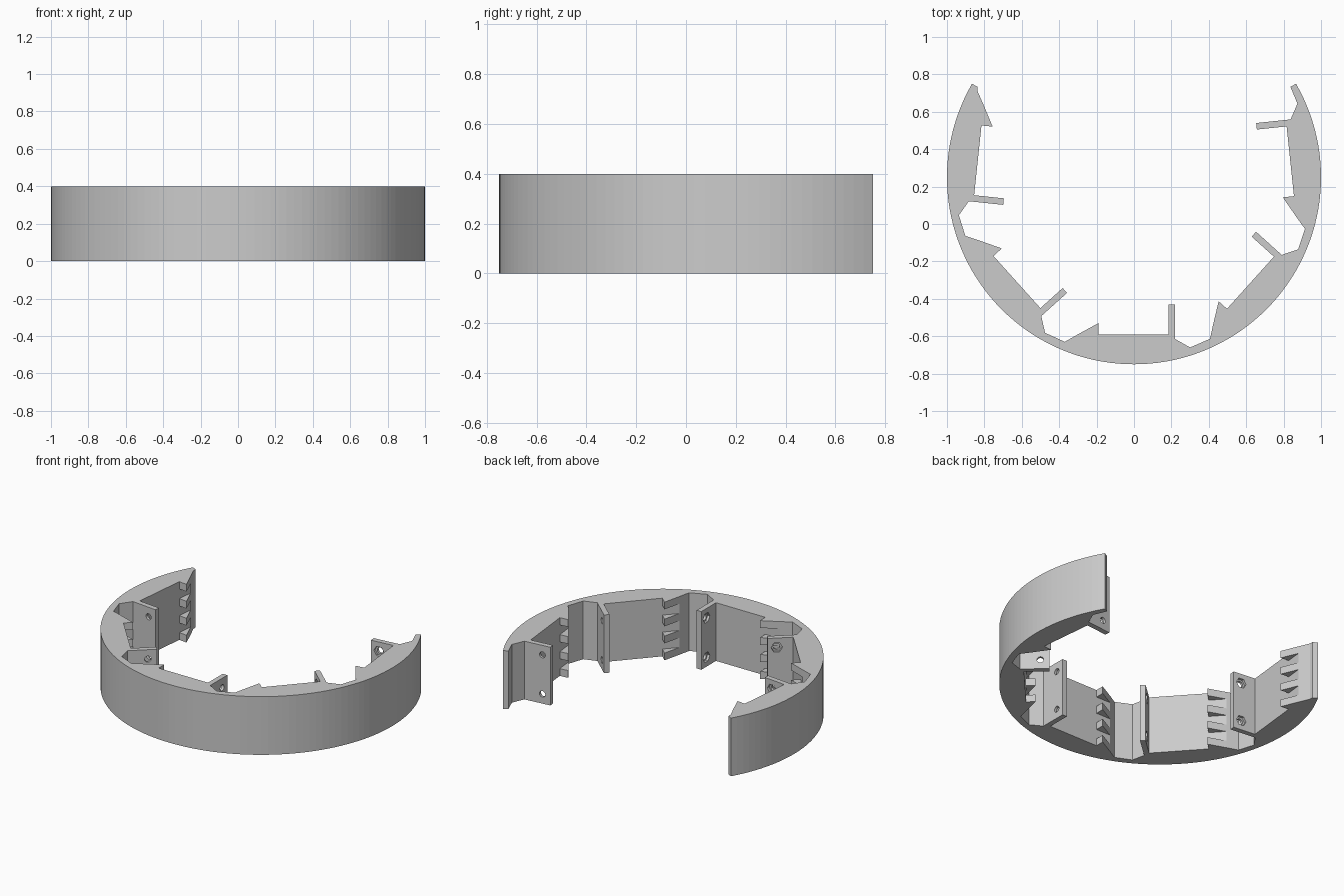
import bpy, bmesh
from math import cos, sin, radians, pi
from mathutils import Matrix, Vector

if "Cube" in bpy.data.objects:
    bpy.data.objects.remove(bpy.data.objects["Cube"])

HEIGHT = 0.4
CENTRE = Vector((0, 0.25, 0))          # centre of the ring arc
ANGLES = [-96, -48, 0, 48, 96]         # five identical stations

grey = bpy.data.materials.new("light_grey")
grey.diffuse_color = (0.6, 0.6, 0.6, 1)
grey.use_nodes = True
grey.node_tree.nodes["Principled BSDF"].inputs["Base Color"].default_value = grey.diffuse_color


def add_object(name, mesh, angle=0):
    ob = bpy.data.objects.new(name, mesh)
    ob.location = CENTRE
    ob.rotation_euler.z = radians(angle)
    bpy.context.collection.objects.link(ob)
    return ob


def prism_mesh(name, profile, spans):
    """Extrude a flat xy profile over each (z0, z1) span."""
    bm = bmesh.new()
    for z0, z1 in spans:
        low = [bm.verts.new((x, y, z0)) for x, y in profile]
        high = [bm.verts.new((x, y, z1)) for x, y in profile]
        bm.faces.new(low[::-1])
        bm.faces.new(high)
        n = len(profile)
        for i in range(n):
            j = (i + 1) % n
            bm.faces.new((low[i], low[j], high[j], high[i]))
    bmesh.ops.recalc_face_normals(bm, faces=bm.faces)
    mesh = bpy.data.meshes.new(name)
    bm.to_mesh(mesh)
    bm.free()
    mesh.materials.append(grey)
    return mesh


def polar(radius, degrees):
    a = radians(degrees)
    return radius * cos(a), radius * sin(a)


# Ring body: five flat seats on the inside, round arc on the outside
seat = [(-0.37, -0.88), (-0.30, -0.84), (0.22, -0.84), (0.22, -0.865), (0.30, -0.91)]
profile = [polar(0.966, 150)]
for angle in ANGLES:
    turn = Matrix.Rotation(radians(angle), 2)
    profile += [tuple(turn @ Vector(p)) for p in seat]
profile.append(polar(0.966, 390))
steps = 96
profile += [polar(1.0, 390 - 240 * i / steps) for i in range(steps + 1)]
add_object("ring_body", prism_mesh("ring_body", profile, [(0, HEIGHT)]))

# Gripping teeth: four wedges stacked at one end of each seat
tooth = 0.05
pitch = (HEIGHT - tooth) / 3
teeth = prism_mesh("teeth", [(-0.30, -0.84), (-0.19, -0.84), (-0.19, -0.78)],
                   [(i * pitch, i * pitch + tooth) for i in range(4)])
for i, angle in enumerate(ANGLES):
    add_object(f"teeth_{i + 1}", teeth, angle)


# Screw tab: upright plate with two round holes and hexagonal nut recesses
def bore_cutter(name, sides, radius, x0, x1):
    bm = bmesh.new()
    for z in (0.065, HEIGHT - 0.065):
        place = Matrix.Translation(((x0 + x1) / 2, -0.737, z)) @ Matrix.Rotation(pi / 2, 4, 'Y')
        bmesh.ops.create_cone(bm, cap_ends=True, segments=sides, radius1=radius,
                              radius2=radius, depth=x1 - x0, matrix=place)
    mesh = bpy.data.meshes.new(name)
    bm.to_mesh(mesh)
    bm.free()
    mesh.materials.append(grey)
    cutter = add_object(name, mesh)
    cutter.hide_render = True
    return cutter


plate = add_object("tab_blank", prism_mesh(
    "tab_blank", [(0.185, -0.84), (0.22, -0.84), (0.22, -0.68), (0.185, -0.68)], [(0, HEIGHT)]))
cutters = [bore_cutter("hole_cutter", 20, 0.021, 0.15, 0.25),
           bore_cutter("nut_cutter", 6, 0.036, 0.15, 0.202)]
for cutter in cutters:
    mod = plate.modifiers.new(cutter.name, 'BOOLEAN')
    mod.operation = 'DIFFERENCE'
    mod.solver = 'EXACT'
    mod.object = cutter
bpy.context.view_layer.update()
graph = bpy.context.evaluated_depsgraph_get()
tab = bpy.data.meshes.new_from_object(plate.evaluated_get(graph))
for helper in cutters + [plate]:
    bpy.data.objects.remove(helper)
for i, angle in enumerate(ANGLES):
    add_object(f"screw_tab_{i + 1}", tab, angle)
